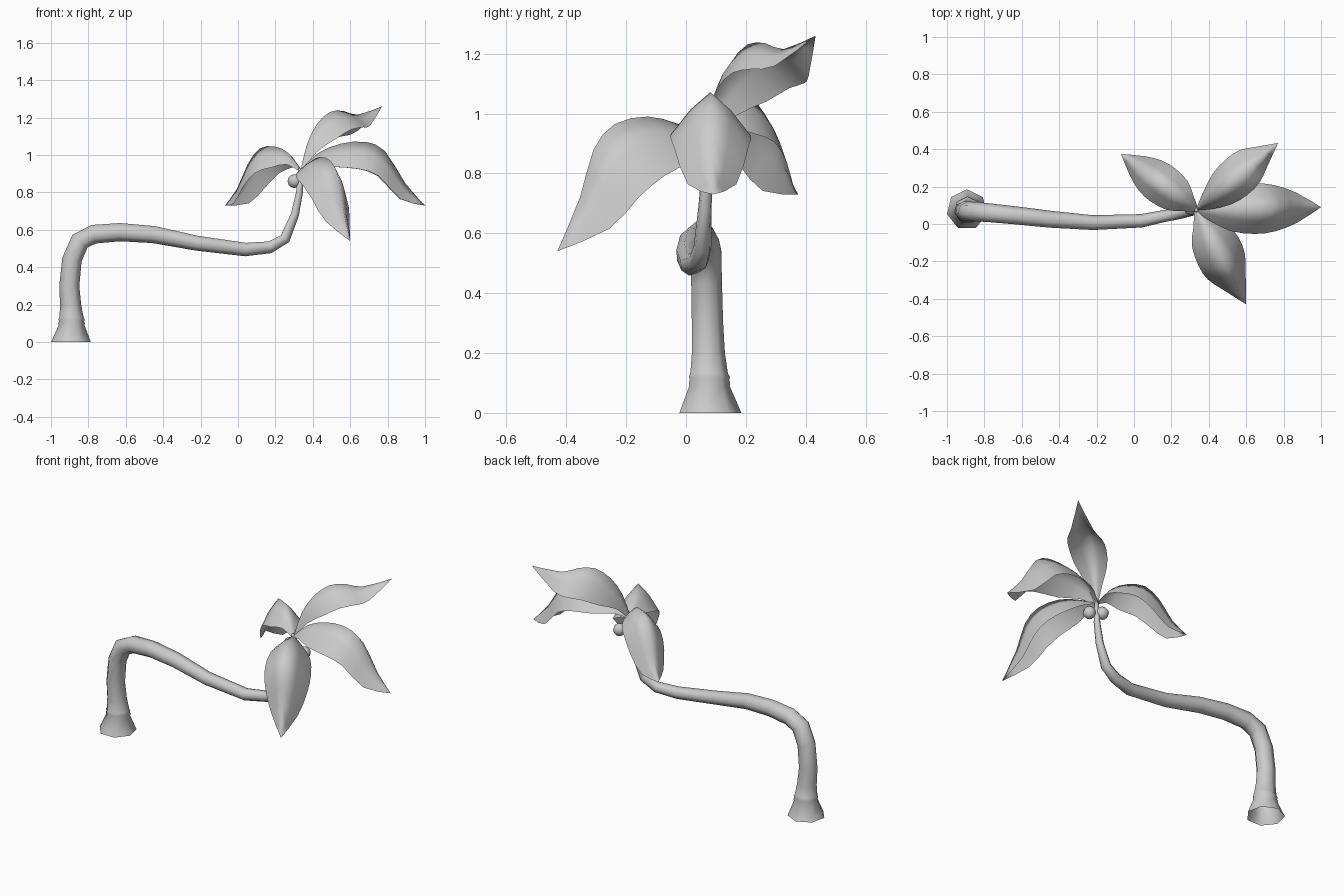
import bpy, bmesh, math
from mathutils import Vector, Matrix

cube = bpy.data.objects.get("Cube")
if cube:
    bpy.data.objects.remove(cube, do_unlink=True)

grey = bpy.data.materials.new("plain grey")
grey.use_nodes = True
COLOUR = (0.6, 0.6, 0.6, 1)
grey.diffuse_color = COLOUR
grey.node_tree.nodes["Principled BSDF"].inputs["Base Color"].default_value = COLOUR


def finish(name, bm, angle):
    mesh = bpy.data.meshes.new(name)
    bm.to_mesh(mesh)
    bm.free()
    mesh.materials.append(grey)
    ob = bpy.data.objects.new(name, mesh)
    bpy.context.collection.objects.link(ob)
    bpy.ops.object.select_all(action='DESELECT')
    ob.select_set(True)
    bpy.context.view_layer.objects.active = ob
    bpy.ops.object.shade_smooth_by_angle(angle=math.radians(angle))


def bridge(bm, rows, closed):
    n = len(rows[0])
    for a, b in zip(rows, rows[1:]):
        for i in range(n if closed else n - 1):
            j = (i + 1) % n
            bm.faces.new((a[i], a[j], b[j], b[i]))


def tangents(pts):
    last = len(pts) - 1
    return [(pts[min(i + 1, last)] - pts[max(i - 1, 0)]).normalized()
            for i in range(last + 1)]


def refine(pts):
    """Add a smooth in-between point to every span of a path."""
    last = len(pts) - 1
    result = []
    for i in range(last):
        a, b = pts[i], pts[i + 1]
        before, after = pts[max(i - 1, 0)], pts[min(i + 2, last)]
        result += [a, (a + b) * .5625 - (before + after) * .0625]
    return result + [pts[-1]]


# Trunk: seven-sided tube along a bent path (x, y, z, radius)
path = [
    (-.893, .076, 0, .109), (-.89, .075, .09, .071), (-.89, .075, .1, .073),
    (-.89, .075, .11, .069), (-.89, .075, .12, .072), (-.89, .074, .132, .066),
    (-.895, .072, .2, .058), (-.902, .069, .3, .055), (-.888, .066, .44, .054),
    (-.845, .064, .54, .054), (-.77, .058, .577, .052), (-.63, .044, .588, .05),
    (-.45, .024, .575, .047), (-.22, .006, .529, .041), (.04, .016, .495, .037),
    (.17, .043, .507, .033), (.25, .055, .553, .03), (.303, .063, .68, .023),
    (.328, .07, .8, .019), (.335, .075, .93, .012)]
pts = [Vector(p[:3]) for p in path]
bm = bmesh.new()
rows = []
side = Vector((0, 1, 0))
for i, (p, t) in enumerate(zip(pts, tangents(pts))):
    if i < 7:
        t = Vector((0, 0, 1))      # rings of the flared foot stay level
    side = (side - t * side.dot(t)).normalized()
    other = t.cross(side)
    rows.append([bm.verts.new(p + path[i][3] * (side * math.cos(a) + other * math.sin(a)))
                 for a in (math.tau * k / 7 for k in range(7))])
bridge(bm, rows, True)
bm.faces.new(rows[-1])
finish("trunk", bm, 100)

# Leaves: folded blades hanging either side of an arched midrib
CROWN = Vector((.335, .075, .92))
WIDTHS = refine([.08, .46, .86, 1, .92, .6, 0])


def leaf(name, tip, arch, width, drops):
    """arch: (fraction of the way out, height); drops: right and left sag."""
    tip = Vector(tip)
    out = Vector((tip.x - CROWN.x, tip.y - CROWN.y, 0))
    rib = refine([CROWN] + [Vector((CROWN.x + out.x * f, CROWN.y + out.y * f, z))
                            for f, z in arch] + [tip])
    across = Vector((-out.y, out.x, 0)).normalized()
    up = (tip - CROWN).cross(across).normalized()
    bm = bmesh.new()
    rows = []
    for p, w in zip(rib, WIDTHS):
        rows.append([bm.verts.new(p + across * s * width * w
                                  - up * drops[s > 0] * w * abs(s) ** 1.3)
                     for s in (-1, -.5, 0, .5, 1)])
    bridge(bm, rows, False)
    bmesh.ops.remove_doubles(bm, verts=bm.verts, dist=.0005)
    bmesh.ops.recalc_face_normals(bm, faces=bm.faces)
    if sum(f.normal.z for f in bm.faces) < 0:
        bmesh.ops.reverse_faces(bm, faces=bm.faces)
    finish(name, bm, 180)


leaf("side_leaf", (1, .09, .73),
     [(.14, 1.01), (.32, 1.06), (.52, 1.07), (.68, 1.02), (.84, .85)],
     .135, (.15, .15))
leaf("back_left_leaf", (.77, .433, 1.26),
     [(.08, 1.06), (.2, 1.165), (.36, 1.23), (.53, 1.235), (.7, 1.215)],
     .11, (.11, .17))
leaf("front_leaf", (.6, -.43, .54),
     [(.2, .965), (.4, .99), (.62, .965), (.76, .88), (.85, .72)],
     .13, (.15, .21))
leaf("back_right_leaf", (-.07, .375, .73),
     [(.16, 1.01), (.34, 1.045), (.54, 1.035), (.7, .95), (.84, .82)],
     .11, (.14, .14))

# Two nuts hanging under the crown
for name, spot in (("right_nut", (.302, .085, .86)), ("left_nut", (.4, .09, .825))):
    bm = bmesh.new()
    bmesh.ops.create_uvsphere(bm, u_segments=8, v_segments=6, radius=.037,
                              matrix=Matrix.Translation(spot))
    finish(name, bm, 60)
